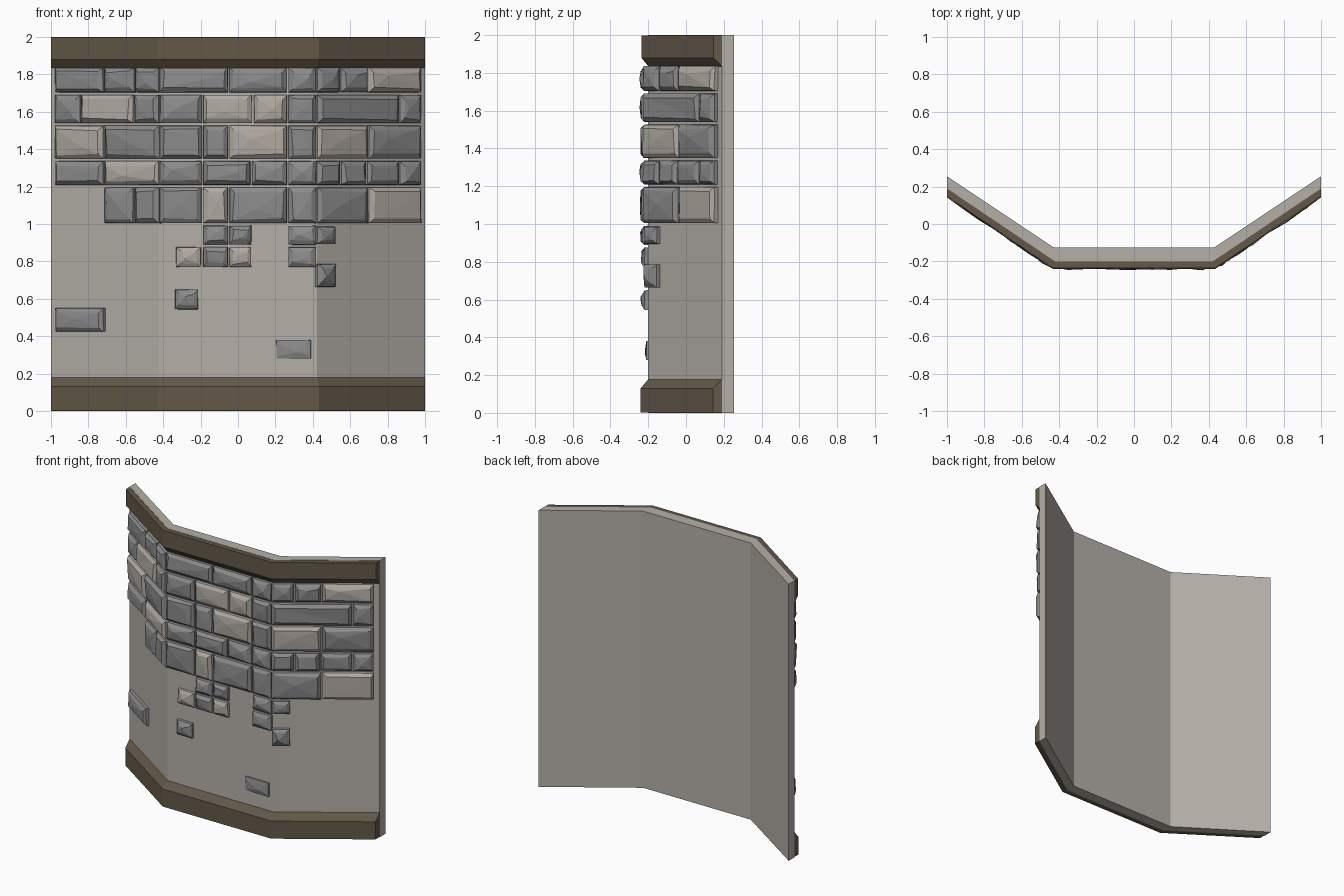
import bpy, bmesh, random
from mathutils import Vector

if "Cube" in bpy.data.objects:
    bpy.data.objects.remove(bpy.data.objects["Cube"])

random.seed(7)


def material(name, rgb):
    m = bpy.data.materials.new(name)
    m.diffuse_color = (*rgb, 1)
    m.use_nodes = True
    m.node_tree.nodes["Principled BSDF"].inputs["Base Color"].default_value = m.diffuse_color
    return m


PLASTER = material("plaster", (0.46, 0.43, 0.39))
TIMBER = material("brown_trim", (0.125, 0.097, 0.066))
GREY = material("grey_stone", (0.26, 0.26, 0.26))
LIGHT = material("light_stone", (0.44, 0.40, 0.36))

# Plan of the three-sided wall: front face and back face corners
FRONT = [(-1, 0.19), (-0.422, -0.2), (0.422, -0.2), (1, 0.19)]
BACK = [(-1, 0.255), (-0.43, -0.125), (0.43, -0.125), (1, 0.255)]


def finish(name, bm, mat):
    bmesh.ops.recalc_face_normals(bm, faces=bm.faces)
    me = bpy.data.meshes.new(name)
    bm.to_mesh(me)
    bm.free()
    me.materials.append(mat)
    ob = bpy.data.objects.new(name, me)
    bpy.context.collection.objects.link(ob)


def loft(name, rings, mat):
    """Skin closed cross-sections and cap both ends."""
    bm = bmesh.new()
    vs = [[bm.verts.new(p) for p in r] for r in rings]
    n = len(vs[0])
    for a, b in zip(vs, vs[1:]):
        for i in range(n):
            j = (i + 1) % n
            bm.faces.new((a[i], a[j], b[j], b[i]))
    bm.faces.new(vs[0])
    bm.faces.new(vs[-1])
    finish(name, bm, mat)


# Wall slab
loft("wall", [[(*f, 0), (*f, 2), (*b, 2), (*b, 0)] for f, b in zip(FRONT, BACK)], PLASTER)


def mitre(i, d):
    """Front corner i pushed out by d; ends stay on the x = +-1 planes."""
    x, y = FRONT[i]
    if i in (0, 3):
        return x, y - 1.2 * d
    return x + (0.3 * d if x > 0 else -0.3 * d), y - d


def trim(name, profile):
    loft(name, [[(*mitre(i, d), z) for d, z in profile] for i in range(4)], TIMBER)


# Chamfered rails at foot and head
trim("base_rail", [(-0.005, 0.003), (0.04, 0.003), (0.04, 0.13), (0, 0.178), (-0.005, 0.178)])
trim("top_rail", [(-0.005, 1.998), (0.036, 1.998), (0.036, 1.88), (0, 1.835), (-0.005, 1.835)])


def brick(name, x0, x1, z0, z1, light=False, depth=0.04):
    """Rough-hewn block on the panel that holds its middle."""
    mid = (x0 + x1) / 2
    seg = 0 if mid < -0.422 else (1 if mid < 0.422 else 2)
    a, b = Vector(FRONT[seg]), Vector(FRONT[seg + 1])
    run = (b - a).normalized()
    nrm = Vector((run.y, -run.x))
    u0, u1 = [(x - nrm.x * 0.025 - a.x) / run.x for x in (x0, x1)]
    g = 0.004
    u0, u1, z0, z1 = u0 + g, u1 - g, z0 + g, z1 - g
    bm = bmesh.new()

    def vert(u, z, d):
        p = a + run * u + nrm * d
        return bm.verts.new((p.x, p.y, z))

    def ring(inset, d, jit=0.0, jd=0.0):
        r = random.uniform
        return [vert(u + su * (inset + r(0, jit)), z + sz * (inset + r(0, jit)), d + r(-jd, jd))
                for u, z, su, sz in ((u0, z0, 1, 1), (u1, z0, -1, 1), (u1, z1, -1, -1), (u0, z1, 1, -1))]

    rings = [ring(0, -0.004), ring(0, depth * 0.5, 0.003, 0.003),
             ring(0.016, depth * 0.92, 0.012, 0.005)]
    for p, q in zip(rings, rings[1:]):
        for i in range(4):
            j = (i + 1) % 4
            bm.faces.new((p[i], p[j], q[j], q[i]))
    bm.faces.new(rings[0])
    # Off-centre peak breaks the face into facets
    f = random.uniform(0.3, 0.7)
    peak = vert(u0 + (u1 - u0) * f, z0 + (z1 - z0) * random.uniform(0.35, 0.7),
                depth + random.uniform(-0.003, 0.009))
    top = rings[-1]
    for i in range(4):
        bm.faces.new((top[i], top[(i + 1) % 4], peak))
    finish(name, bm, LIGHT if light else GREY)


# Courses: bottom z, top z, joint positions, indices of light stones
COURSES = [
    (1.70, 1.84, [-.985, -.72, -.555, -.422, -.05, .265, .422, .55, .70, .985], {8}),
    (1.535, 1.695, [-.985, -.845, -.56, -.422, -.19, .08, .265, .422, .865, .985], {1, 4, 5}),
    (1.345, 1.53, [-.985, -.72, -.422, -.19, -.05, .265, .422, .70, .985], {0, 4, 6}),
    (1.205, 1.34, [-.985, -.72, -.422, -.19, .07, .265, .422, .55, .69, .865, .985], {1}),
    (1.0, 1.2, [-.72, -.56, -.422, -.19, -.05, .265, .422, .70, .985], {3, 7}),
]
for c, (z0, z1, xs, lights) in enumerate(COURSES, 1):
    for k, (x0, x1) in enumerate(zip(xs, xs[1:])):
        brick(f"course_{c}_stone_{k + 1}", x0, x1, z0, z1, k in lights)

# Scattered stones below: x0, x1, z0, z1, light, depth
LOOSE = [
    (-.19, -.05, .885, .995, 0, .04), (-.05, .075, .885, .995, 0, .036),
    (-.335, -.195, .765, .88, 1, .032), (-.19, -.05, .765, .88, 0, .036),
    (-.05, .075, .765, .88, 1, .032), (.265, .422, .885, .995, 0, .036),
    (.265, .422, .765, .88, 0, .036), (.425, .53, .89, .99, 0, .036),
    (.425, .53, .66, .79, 0, .04), (-.34, -.21, .54, .655, 0, .035),
    (-.985, -.72, .42, .555, 0, .035), (.2, .395, .275, .385, 0, .018),
]
for k, (x0, x1, z0, z1, light, d) in enumerate(LOOSE, 1):
    brick(f"loose_stone_{k}", x0, x1, z0, z1, bool(light), d)
